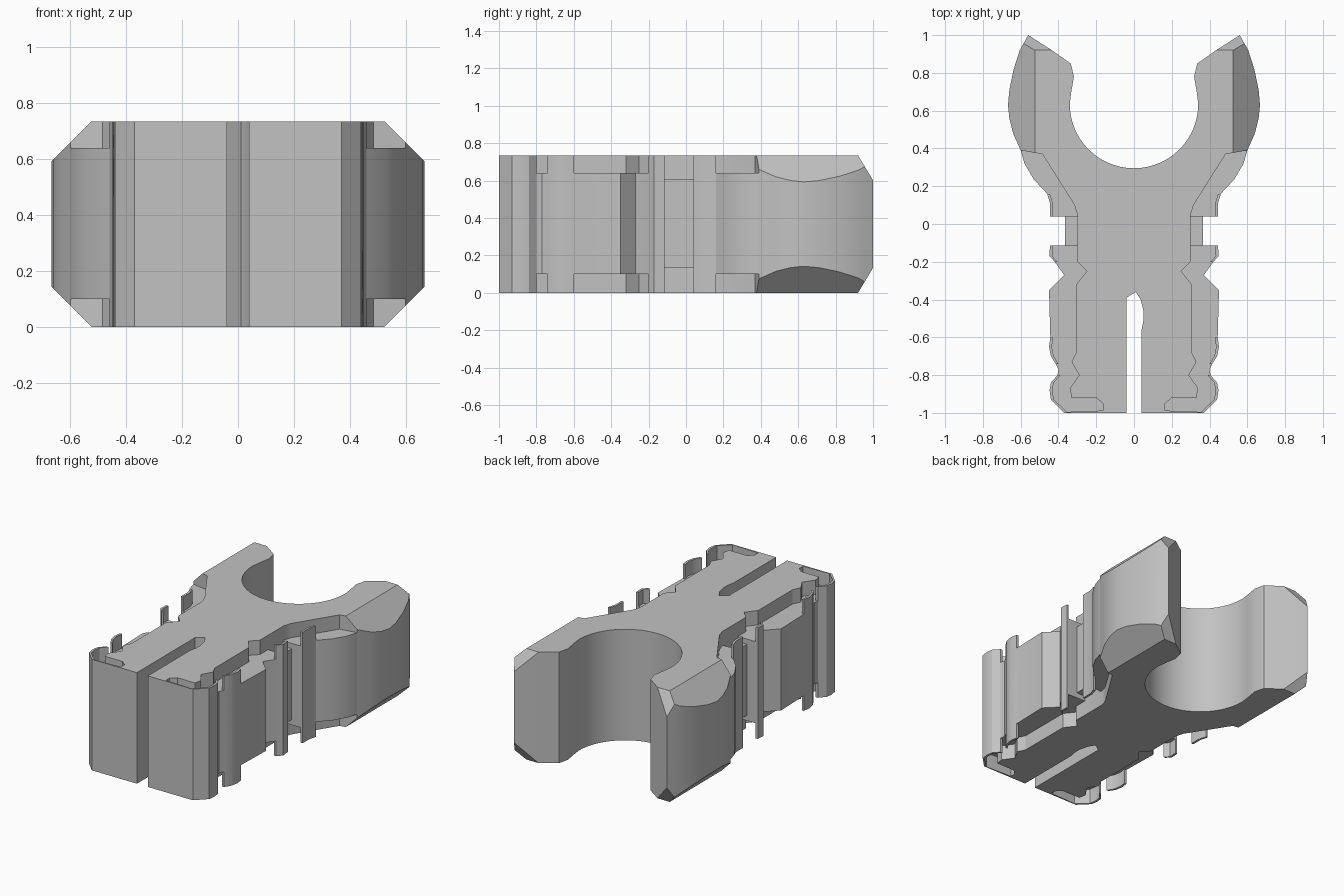
import bpy
import bmesh
import math
from mathutils import Vector

cube = bpy.data.objects.get("Cube")
if cube:
    bpy.data.objects.remove(cube, do_unlink=True)

HEIGHT = 0.735

grey = bpy.data.materials.new("light_grey_plastic")
grey.use_nodes = True
colour = (0.54, 0.54, 0.54, 1)
grey.diffuse_color = colour
grey.node_tree.nodes["Principled BSDF"].inputs["Base Color"].default_value = colour


def mirrored(points):
    return [(-x, y) for x, y in reversed(points)]


def prism(name, points, low, high, cuts=()):
    """Extrude an outline from low to high, then trim it with planes."""
    bm = bmesh.new()
    base = bm.faces.new([bm.verts.new((x, y, low)) for x, y in points])
    extruded = bmesh.ops.extrude_face_region(bm, geom=[base], use_keep_orig=True)
    top = [v for v in extruded["geom"] if isinstance(v, bmesh.types.BMVert)]
    bmesh.ops.translate(bm, verts=top, vec=(0, 0, high - low))
    for point, normal in cuts:
        geom = bm.verts[:] + bm.edges[:] + bm.faces[:]
        bmesh.ops.bisect_plane(bm, geom=geom, dist=0.00001, plane_co=point,
                               plane_no=normal, clear_outer=True)
        rim = [e for e in bm.edges if e.is_boundary]
        bmesh.ops.holes_fill(bm, edges=rim, sides=0)
    bmesh.ops.recalc_face_normals(bm, faces=bm.faces)
    mesh = bpy.data.meshes.new(name)
    bm.to_mesh(mesh)
    bm.free()
    mesh.materials.append(grey)
    obj = bpy.data.objects.new(name, mesh)
    bpy.context.collection.objects.link(obj)
    bpy.ops.object.select_all(action="DESELECT")
    obj.select_set(True)
    bpy.context.view_layer.objects.active = obj
    bpy.ops.object.shade_smooth_by_angle(angle=math.radians(25))
    return obj


def both_sides(name, points, low, high):
    prism("left_" + name, points, low, high)
    prism("right_" + name, mirrored(points), low, high)


def fin(name, chain):
    """Thin full-height wall following part of the side contour."""
    inner = []
    for x, y in reversed(chain):
        p = Vector((x, y))
        inner.append(tuple(p + (Vector((0.1, max(y, -0.9))) - p).normalized() * 0.015))
    both_sides(name, chain + inner, 0, HEIGHT)


# Contours of the left side, front to back
core_side = [(0.04, -1), (0.165, -1), (0.165, -0.95), (0.2, -0.92), (0.33, -0.92),
             (0.34, -0.87), (0.29, -0.8), (0.33, -0.73), (0.305, -0.68),
             (0.305, -0.32), (0.25, -0.25), (0.3, -0.2), (0.3, 0.05),
             (0.315, 0.1), (0.485, 0.37), (0.6, 0.39)]
arm = [(0.64, 0.48), (0.66, 0.56), (0.667, 0.63), (0.66, 0.71), (0.637, 0.82),
       (0.605, 0.92), (0.56, 1), (0.435, 0.92), (0.335, 0.85), (0.318, 0.78),
       (0.332, 0.7)]
jaw = [(0.34 * math.cos(a), 0.635 - 0.34 * math.sin(a))
       for a in (math.pi / 2 * i / 14 for i in range(15))]
slot = [(-0.04, -0.39), (0.01, -0.36), (0.035, -0.4), (0.05, -0.46),
        (0.05, -0.51), (0.04, -0.56)]

# Bevel planes on the outer arms and the arm tips, above and below
bevels = []
for z, up in ((HEIGHT, 1), (0, -1)):
    for side in (1, -1):
        bevels.append(((side * 0.525, 0, z), (side, 0, up)))
    bevels.append(((0, 0.92, z), (0, 0.125, 0.075 * up)))

# Main clip body with open jaw and split foot
half = core_side + arm + jaw
prism("clip_body", half + mirrored(half[:-1]) + slot, 0, HEIGHT, bevels)

# Lower side walls standing out from the body
corner = [(0.405, -0.8), (0.44, -0.84), (0.447, -0.88), (0.44, -0.93),
          (0.37, -1), (0.165, -1)]
bump = [(0.443, -0.6), (0.45, -0.65), (0.44, -0.7), (0.415, -0.74)]
collar = [(0.445, -0.115), (0.448, -0.17), (0.42, -0.2)]
shoulder = [(0.46, 0.16), (0.445, 0.11), (0.445, 0.04)]
foot_wall = (collar + [(0.37, -0.27), (0.45, -0.35)] + bump + [(0.4, -0.77)]
             + corner + [(0.165, -0.9), (0.2, -0.85), (0.2, -0.115)])
both_sides("foot_wall", foot_wall, 0.1, 0.64)
shoulder_wall = ([(0.6, 0.39), (0.58, 0.32), (0.53, 0.235)] + shoulder
                 + [(0.25, 0.04), (0.25, 0.12), (0.45, 0.4)])
both_sides("shoulder_wall", shoulder_wall, 0.1, 0.64)

# Block set inside each side notch
both_sides("notch_block", [(0.25, -0.115), (0.365, -0.115), (0.365, 0.04), (0.25, 0.04)],
           0.135, 0.605)

# Full-height thin ridges along the side contour
fin("corner_fin", corner)
fin("bump_fin", bump)
fin("collar_fin", collar)
fin("shoulder_fin", shoulder)
